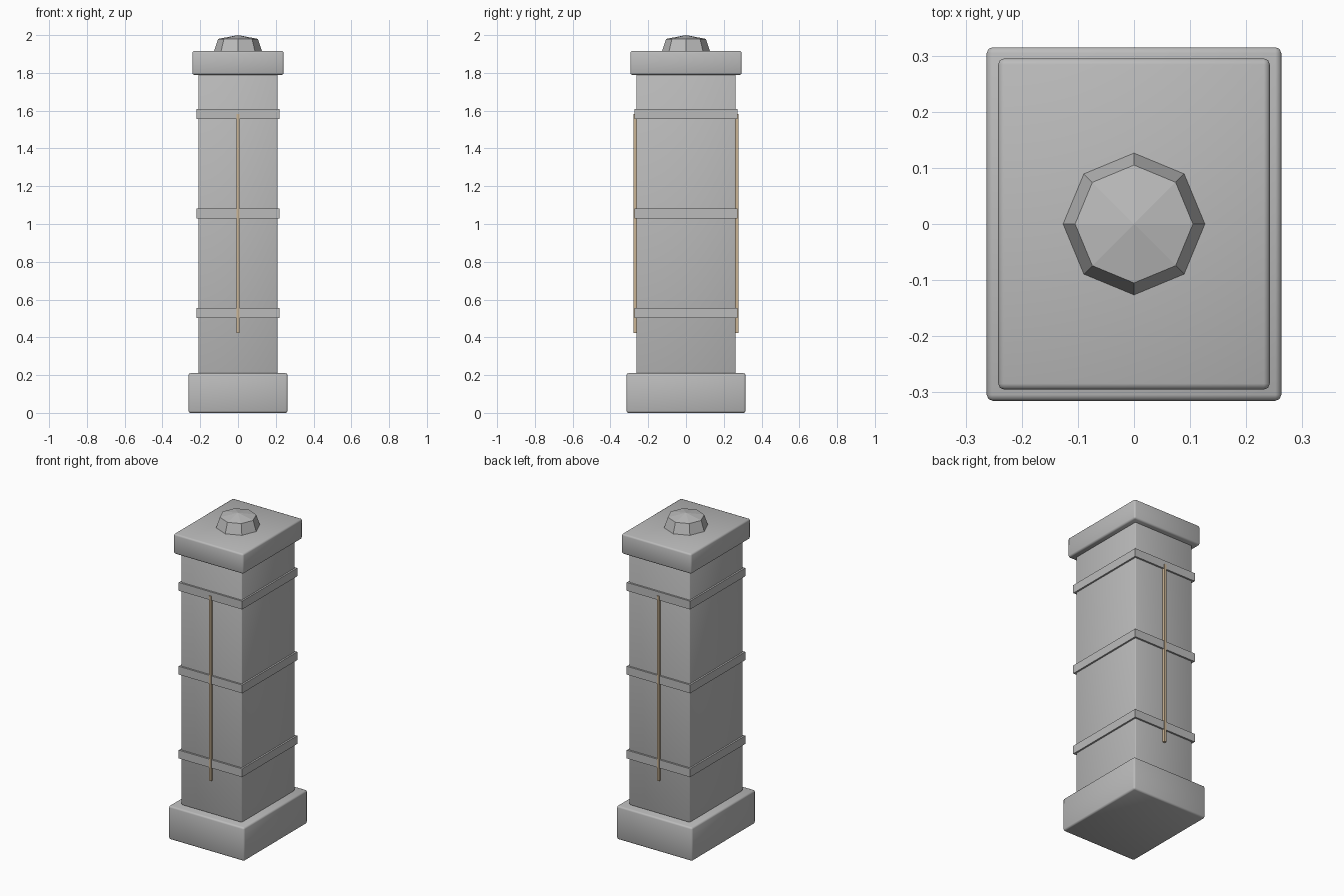
import bpy, bmesh, math

if "Cube" in bpy.data.objects:
    bpy.data.objects.remove(bpy.data.objects["Cube"])


def material(name, rgb):
    m = bpy.data.materials.new(name)
    m.diffuse_color = (*rgb, 1)
    m.use_nodes = True
    m.node_tree.nodes["Principled BSDF"].inputs["Base Color"].default_value = m.diffuse_color
    return m


STONE = material("grey stone", (0.5, 0.5, 0.5))
TAN = material("tan inlay", (0.6, 0.46, 0.3))


def finish(name, bm, mat):
    me = bpy.data.meshes.new(name)
    bm.to_mesh(me)
    bm.free()
    me.materials.append(mat)
    ob = bpy.data.objects.new(name, me)
    bpy.context.collection.objects.link(ob)
    return ob


def box(name, hx, hy, z0, z1, mat, y=0, bevel=0):
    """Box from half sizes and a height range, with optional rounded edges."""
    bm = bmesh.new()
    bmesh.ops.create_cube(bm, size=1)
    for v in bm.verts:
        v.co = (v.co.x * 2 * hx, v.co.y * 2 * hy + y, z0 + (v.co.z + 0.5) * (z1 - z0))
    ob = finish(name, bm, mat)
    if bevel:
        mod = ob.modifiers.new("rounded edges", "BEVEL")
        mod.width = bevel
        mod.segments = 2
        bpy.ops.object.select_all(action="DESELECT")
        bpy.context.view_layer.objects.active = ob
        ob.select_set(True)
        bpy.ops.object.modifier_apply(modifier=mod.name)
        bpy.ops.object.shade_smooth_by_angle(angle=math.radians(50))
    return ob


# Pillar body
box("base", 0.2625, 0.315, 0, 0.21, STONE, bevel=0.0105)
box("shaft", 0.21, 0.2625, 0.21, 1.79, STONE, bevel=0.005)
box("cap", 0.242, 0.295, 1.79, 1.916, STONE, bevel=0.0105)

# Bands around the shaft
for i, z in enumerate((0.529, 1.0555, 1.582)):
    box(f"band_{i + 1}", 0.2205, 0.2735, z - 0.026, z + 0.026, STONE)

# Thin vertical strips on front and back
for name, s in (("front_strip", -1), ("back_strip", 1)):
    box(name, 0.008, 0.008, 0.422, 1.583, TAN, y=s * 0.27)

# Eight-sided knob with a shallow pointed top
bm = bmesh.new()
rings = [[bm.verts.new((r * math.cos(k * math.pi / 4), r * math.sin(k * math.pi / 4), z))
          for k in range(8)] for r, z in ((0.127, 1.914), (0.105, 1.98))]
apex = bm.verts.new((0, 0, 2.0))
bm.faces.new(rings[0][::-1])
for k in range(8):
    n = (k + 1) % 8
    bm.faces.new((rings[0][k], rings[0][n], rings[1][n], rings[1][k]))
    bm.faces.new((rings[1][k], rings[1][n], apex))
finish("knob", bm, STONE)
